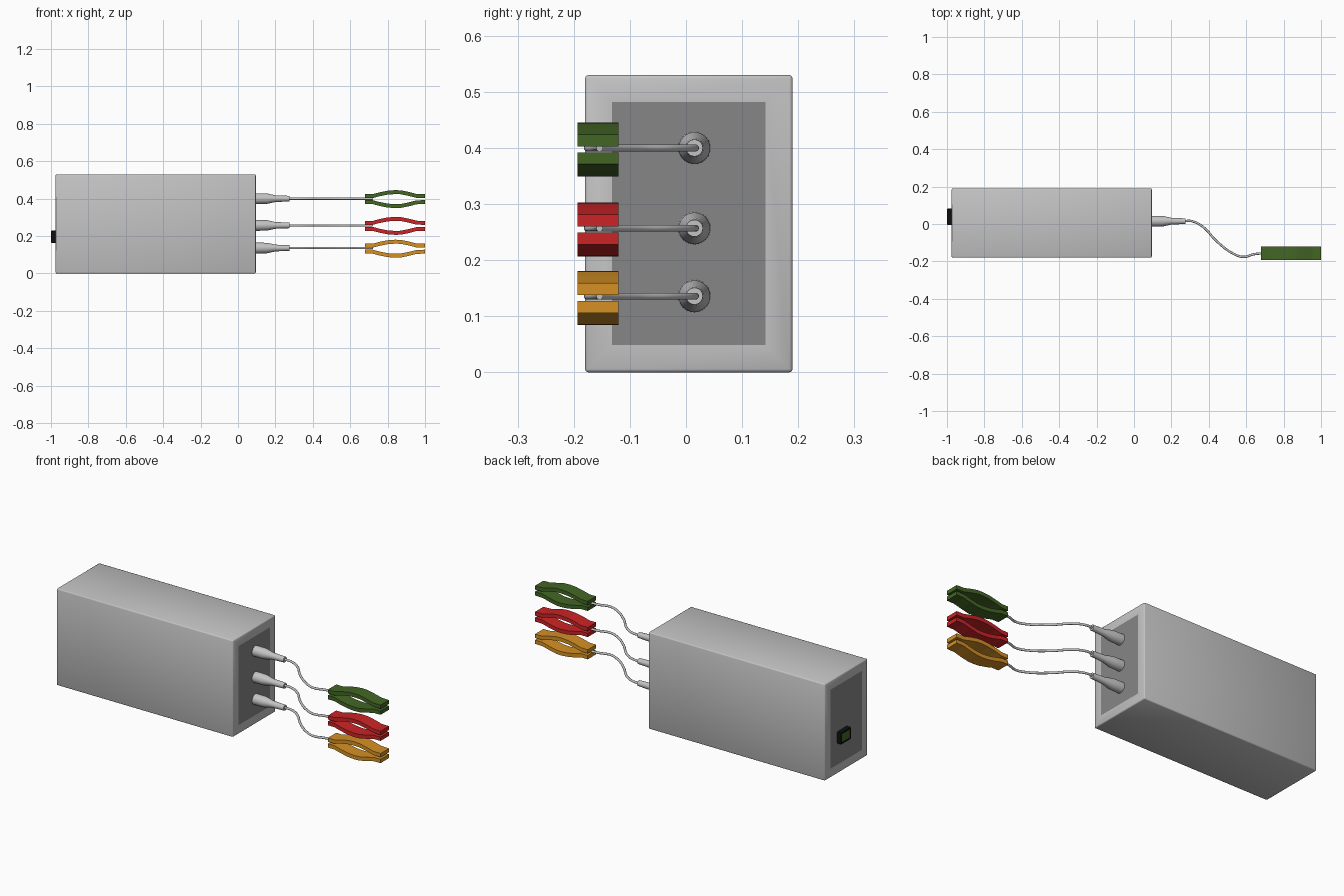
import bpy
import bmesh
import math
from mathutils import Matrix, Vector

if "Cube" in bpy.data.objects:
    bpy.data.objects.remove(bpy.data.objects["Cube"])


def material(name, color):
    m = bpy.data.materials.new(name)
    m.use_nodes = True
    m.diffuse_color = (*color, 1)
    bsdf = next(n for n in m.node_tree.nodes if n.type == "BSDF_PRINCIPLED")
    bsdf.inputs["Base Color"].default_value = (*color, 1)
    return m


light_grey = material("light grey", (0.55, 0.55, 0.55))
dark_grey = material("dark grey", (0.24, 0.24, 0.24))
black = material("black", (0.005, 0.005, 0.005))
green = material("green", (0.055, 0.133, 0.018))
red = material("red", (0.6, 0.017, 0.019))
orange = material("orange", (0.66, 0.28, 0.018))


def finish(name, bm, *mats):
    bmesh.ops.recalc_face_normals(bm, faces=bm.faces)
    mesh = bpy.data.meshes.new(name)
    bm.to_mesh(mesh)
    bm.free()
    for m in mats:
        mesh.materials.append(m)
    ob = bpy.data.objects.new(name, mesh)
    bpy.context.collection.objects.link(ob)
    return ob


def rounded_box(low, high, radius, segments):
    low, high = Vector(low), Vector(high)
    bm = bmesh.new()
    place = Matrix.Translation((low + high) / 2) @ Matrix.Diagonal((*(high - low), 1))
    bmesh.ops.create_cube(bm, size=1, matrix=place)
    bmesh.ops.bevel(bm, geom=bm.edges[:], offset=radius, segments=segments,
                    profile=0.5, affect="EDGES")
    return bm


def inset_end(bm, side, width, depth=0):
    """Inset the flat end facing along x and give it the second material."""
    end = max((f for f in bm.faces if f.normal.x * side > 0.99), key=lambda f: f.calc_area())
    bmesh.ops.inset_region(bm, faces=[end], thickness=width, depth=depth)
    end.material_index = 1


# Housing with a dark panel in each end
bm = rounded_box((-0.975, -0.18, 0), (0.095, 0.19, 0.53), 0.006, 2)
bm.normal_update()
for side in (-1, 1):
    inset_end(bm, side, 0.06)
for f in bm.faces:
    f.smooth = True
finish("housing", bm, light_grey, dark_grey)

# Rocker switch on the back end
bm = rounded_box((-1, -0.005, 0.163), (-0.97, 0.083, 0.23), 0.006, 2)
bm.normal_update()
inset_end(bm, -1, 0.006, -0.003)
finish("switch", bm, black, green)


def make_plug(name, z):
    """Strain relief turned around the x axis."""
    outline = [(0.09, 0.0), (0.09, 0.029), (0.155, 0.028), (0.2, 0.018),
               (0.275, 0.015), (0.275, 0.0)]
    bm = bmesh.new()
    verts = [bm.verts.new((x, 0.015, z + r)) for x, r in outline]
    edges = [bm.edges.new(pair) for pair in zip(verts, verts[1:])]
    bmesh.ops.spin(bm, geom=verts + edges, cent=(0, 0.015, z), axis=(1, 0, 0),
                   angle=math.tau, steps=24)
    bmesh.ops.remove_doubles(bm, verts=bm.verts, dist=0.0002)
    ob = finish(name, bm, light_grey)
    bpy.ops.object.select_all(action="DESELECT")
    ob.select_set(True)
    bpy.context.view_layer.objects.active = ob
    bpy.ops.object.shade_smooth_by_angle(angle=math.radians(35))


def make_wire(name, z):
    path = [(0.26, 0.015), (0.31, 0.015), (0.37, -0.016), (0.44, -0.09),
            (0.53, -0.158), (0.585, -0.176), (0.64, -0.162), (0.72, -0.154)]
    curve = bpy.data.curves.new(name, "CURVE")
    curve.dimensions = "3D"
    curve.bevel_depth = 0.0062
    curve.bevel_resolution = 3
    curve.resolution_u = 6
    curve.use_fill_caps = True
    spline = curve.splines.new("BEZIER")
    spline.bezier_points.add(len(path) - 1)
    for point, (x, y) in zip(spline.bezier_points, path):
        point.co = (x, y, z)
        point.handle_left_type = point.handle_right_type = "AUTO"
    curve.materials.append(light_grey)
    ob = bpy.data.objects.new(name, curve)
    bpy.context.collection.objects.link(ob)
    bpy.ops.object.select_all(action="DESELECT")
    ob.select_set(True)
    bpy.context.view_layer.objects.active = ob
    bpy.ops.object.convert(target="MESH")


def make_clip(name, z, mat):
    """Two mirrored bowed jaws, extruded across their width."""
    wave = [(0.68, 0.0055), (0.72, 0.0055), (0.755, 0.015), (0.8, 0.024), (0.84, 0.027),
            (0.87, 0.026), (0.91, 0.018), (0.955, 0.0065), (1.0, 0.0055)]
    thick = 0.021
    bm = bmesh.new()
    for side in (-1, 1):
        rows = []
        for x, h in wave:
            rows.append([bm.verts.new((x, y, z + side * (h + t)))
                         for y, t in ((-0.193, 0), (-0.12, 0), (-0.12, thick), (-0.193, thick))])
        for a, b in zip(rows, rows[1:]):
            for i in range(4):
                j = (i + 1) % 4
                bm.faces.new((a[i], a[j], b[j], b[i]))
        bm.faces.new(rows[0])
        bm.faces.new(rows[-1])
    finish(name, bm, mat)


# Three leads, each a plug, a wire and a spring clip
for label, z, clip_z, mat in (("upper", 0.4, 0.3975, green),
                              ("middle", 0.257, 0.2545, red),
                              ("lower", 0.136, 0.1325, orange)):
    make_plug(label + "_plug", z)
    make_wire(label + "_wire", z)
    make_clip(label + "_clip", clip_z, mat)
